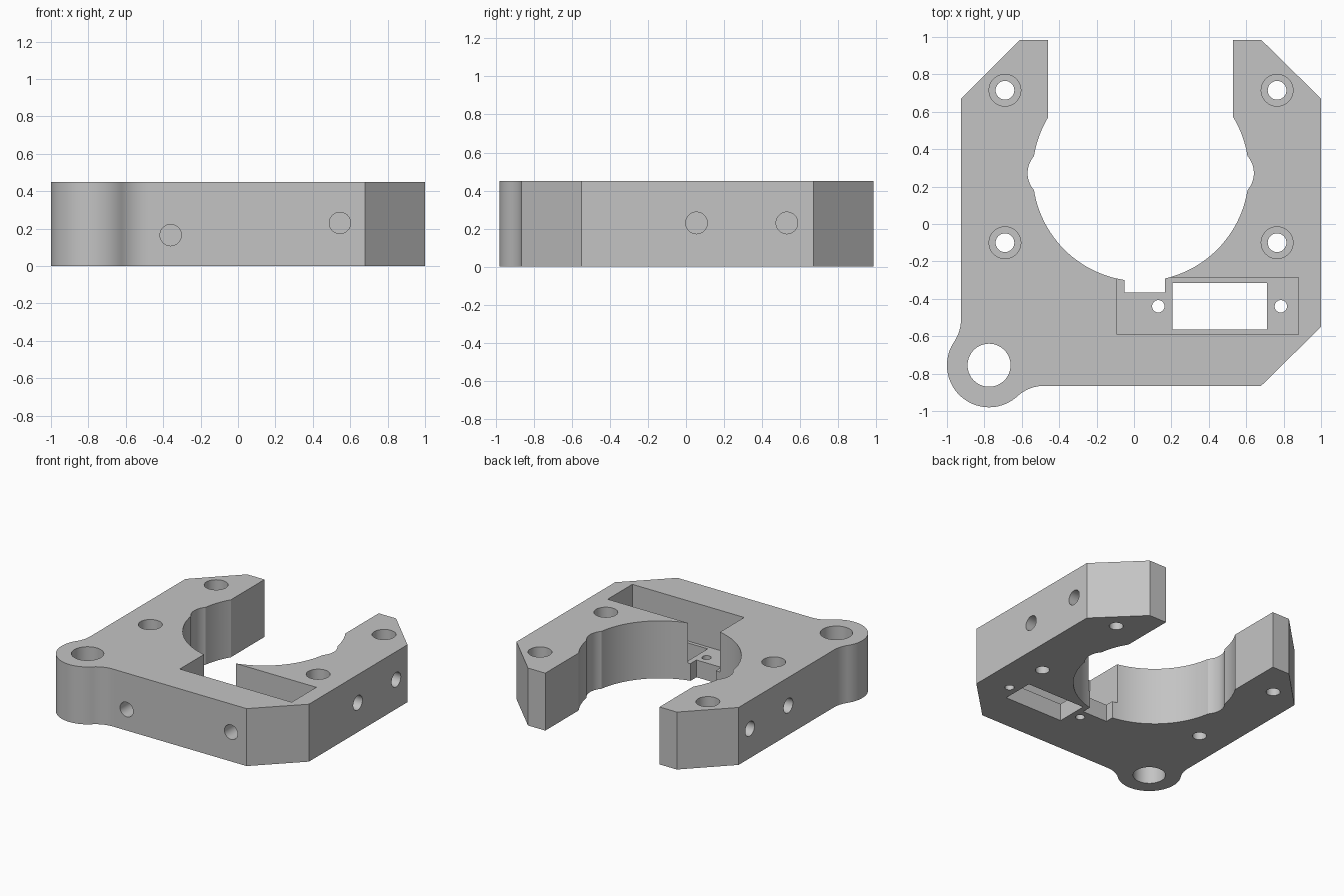
import bpy, bmesh
from math import sin, cos, pi, atan2, sqrt
from mathutils import Matrix, Vector

default = bpy.data.objects.get("Cube")
if default:
    bpy.data.objects.remove(default, do_unlink=True)

H = 0.45          # plate thickness
FLOOR = 0.135     # floor left under the pocket and counterbores

grey = bpy.data.materials.new("grey_plastic")
grey.use_nodes = True
colour = (0.55, 0.55, 0.55, 1)
grey.diffuse_color = colour
grey.node_tree.nodes["Principled BSDF"].inputs["Base Color"].default_value = colour


def link(bm, name):
    mesh = bpy.data.meshes.new(name)
    bmesh.ops.recalc_face_normals(bm, faces=bm.faces)
    bm.to_mesh(mesh)
    bm.free()
    obj = bpy.data.objects.new(name, mesh)
    bpy.context.collection.objects.link(obj)
    return obj


def prism(name, points, z0, z1):
    bm = bmesh.new()
    face = bm.faces.new([bm.verts.new((x, y, z0)) for x, y in points])
    new = bmesh.ops.extrude_face_region(bm, geom=[face])["geom"]
    moved = [v for v in new if isinstance(v, bmesh.types.BMVert)]
    bmesh.ops.translate(bm, verts=moved, vec=(0, 0, z1 - z0))
    return link(bm, name)


def arc(cx, cy, r, a0, a1, n):
    return [(cx + r * cos(a0 + (a1 - a0) * i / n),
             cy + r * sin(a0 + (a1 - a0) * i / n)) for i in range(n + 1)]


def cut(cutter):
    cutter.hide_render = True
    mod = plate.modifiers.new("cut", "BOOLEAN")
    mod.operation, mod.solver, mod.object = "DIFFERENCE", "EXACT", cutter
    bpy.context.view_layer.objects.active = plate
    bpy.ops.object.modifier_apply(modifier=mod.name)
    bpy.data.objects.remove(cutter, do_unlink=True)


def cut_box(x0, x1, y0, y1, z0=-0.1, z1=H + 0.1):
    cut(prism("box_cutter", [(x0, y0), (x1, y0), (x1, y1), (x0, y1)], z0, z1))


def cut_hole(x, y, r, z0=-0.1, n=48):
    cut(prism("hole_cutter", arc(x, y, r, 0, 2 * pi * (n - 1) / n, n - 1), z0, H + 0.1))


def cut_side_hole(centre, axis, depth=0.2, r=0.057):
    bm = bmesh.new()
    turn = Vector(axis).to_track_quat("Z", "Y").to_matrix().to_4x4()
    bmesh.ops.create_cone(bm, cap_ends=True, segments=40, radius1=r, radius2=r,
                          depth=2 * depth, matrix=Matrix.Translation(centre) @ turn)
    cut(link(bm, "side_hole_cutter"))


# Outer outline with chamfered corners and a blended round ear
LEFT, FRONT = -0.925, -0.865
ex, ey, er, fr = -0.775, -0.755, 0.225, 0.213
lx = LEFT - fr
ly = ey + sqrt((er + fr) ** 2 - (lx - ex) ** 2)
by = FRONT - fr
bx = ex + sqrt((er + fr) ** 2 - (by - ey) ** 2)
a_left = atan2(ly - ey, lx - ex)
a_front = atan2(by - ey, bx - ex)
outline = [(0.68, FRONT), (1, -0.55), (1, 0.67), (0.68, 0.985),
           (-0.61, 0.985), (LEFT, 0.67)]
outline += arc(lx, ly, fr, 0, a_left - pi, 12)
outline += arc(ex, ey, er, a_left, a_front + 2 * pi, 40)[1:]
outline += arc(bx, by, fr, a_front + pi, pi / 2, 12)[1:]
plate = prism("mounting_plate", outline, 0, H)
plate.data.materials.append(grey)

# Large bore, side reliefs, open slot and front notch
BX, BY = 0.036, 0.272
cut_hole(BX, BY, 0.578, n=120)
for side in (-1, 1):
    cut_hole(BX + side * 0.467, BY, 0.138)
cut_box(-0.46, 0.53, BY, 1.2)
cut_box(-0.05, 0.165, -0.365, 0)

# Recessed pocket with window and two small screw holes
cut_box(-0.09, 0.88, -0.592, -0.287, FLOOR)
cut_box(0.207, 0.71, -0.565, -0.315)
for x in (0.13, 0.785):
    cut_hole(x, -0.44, 0.033)

# Counterbored mounting holes and the ear hole
for x in (-0.69, 0.765):
    for y in (-0.1, 0.715):
        cut_hole(x, y, 0.05)
        cut_hole(x, y, 0.085, FLOOR)
cut_hole(ex, ey, 0.115, n=64)

# Blind holes in the front and both sides
cut_side_hole((-0.36, FRONT, 0.165), (0, 1, 0))
cut_side_hole((0.545, FRONT, 0.23), (0, 1, 0))
for x in (LEFT, 1):
    for y in (0.055, 0.53):
        cut_side_hole((x, y, 0.23), (1, 0, 0))

# Smooth curved walls, crisp edges
bpy.ops.object.select_all(action="DESELECT")
plate.select_set(True)
bpy.context.view_layer.objects.active = plate
bpy.ops.object.shade_smooth_by_angle(angle=pi / 7)
